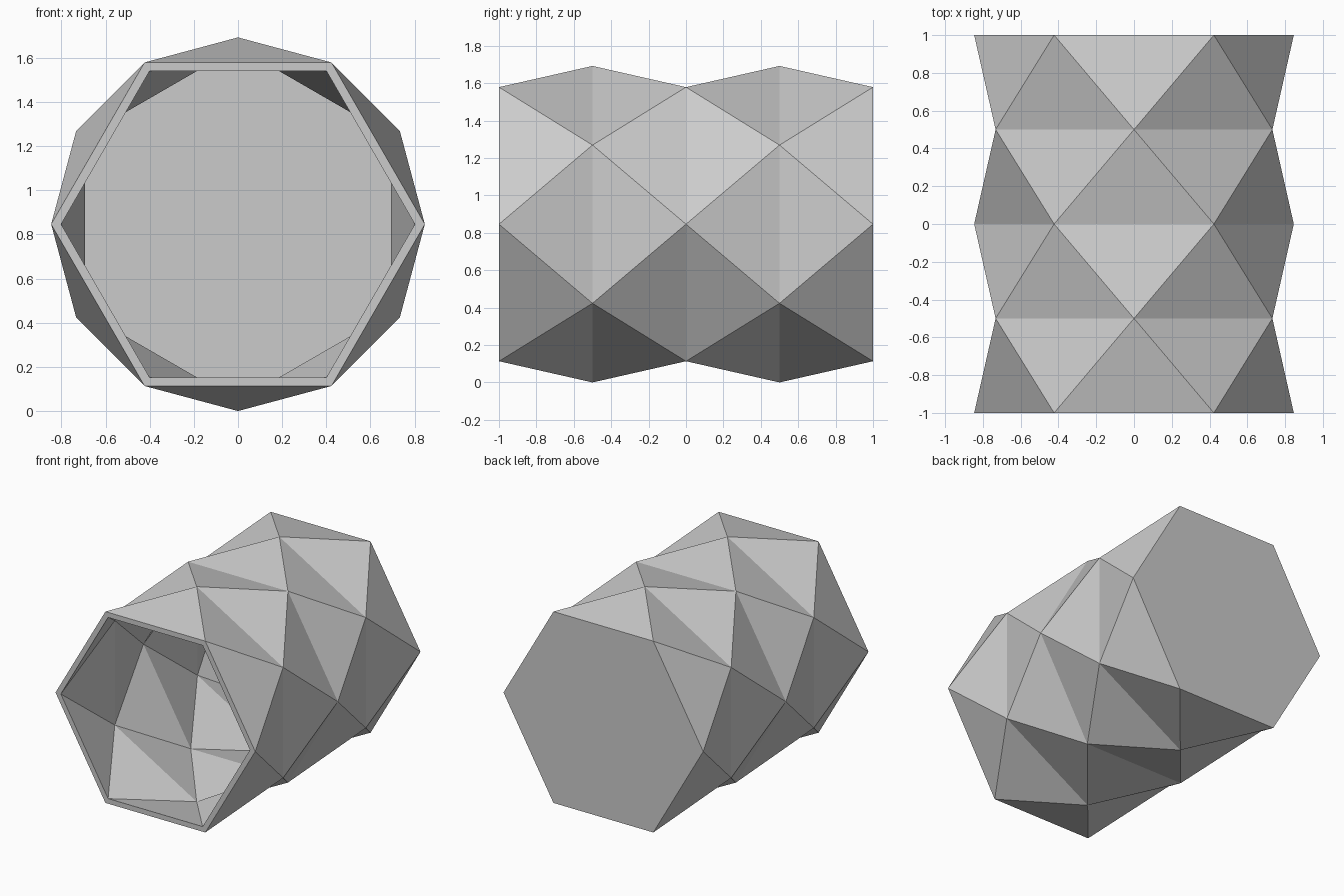
import bpy, bmesh, math

if "Cube" in bpy.data.objects:
    bpy.data.objects.remove(bpy.data.objects["Cube"])

SIDES = 6
R_OUT, R_IN = 0.846, 0.801
FLOOR = 0.04

bm = bmesh.new()


def ring(radius, y, twisted):
    # hexagonal ring, every other one turned by half a side
    step = 2 * math.pi / SIDES
    offset = step / 2 if twisted else 0
    return [bm.verts.new((radius * math.cos(i * step + offset), y,
                          R_OUT + radius * math.sin(i * step + offset)))
            for i in range(SIDES)]


def folded_wall(radius, y_levels):
    # stack of rings joined by antiprism bands of triangles
    rings = [ring(radius, y, k % 2 == 1) for k, y in enumerate(y_levels)]
    for k in range(len(rings) - 1):
        a, b = rings[k], rings[k + 1]
        if k % 2 == 1:
            a, b = b, a
        for i in range(SIDES):
            j = (i + 1) % SIDES
            bm.faces.new((a[i], a[j], b[i]))
            bm.faces.new((a[j], b[j], b[i]))
    return rings


# outer shell and inner cavity
outer = folded_wall(R_OUT, (-1, -0.5, 0, 0.5, 1))
inner = folded_wall(R_IN, (-1, -0.5, 0, 0.5, 1 - FLOOR))

# closed back, outside and inside
bm.faces.new(outer[-1])
bm.faces.new(inner[-1])

# flat front rim
for i in range(SIDES):
    j = (i + 1) % SIDES
    bm.faces.new((outer[0][i], outer[0][j], inner[0][j], inner[0][i]))

bmesh.ops.recalc_face_normals(bm, faces=bm.faces)
mesh = bpy.data.meshes.new("faceted_cup")
bm.to_mesh(mesh)
bm.free()
bpy.context.collection.objects.link(bpy.data.objects.new("faceted_cup", mesh))
